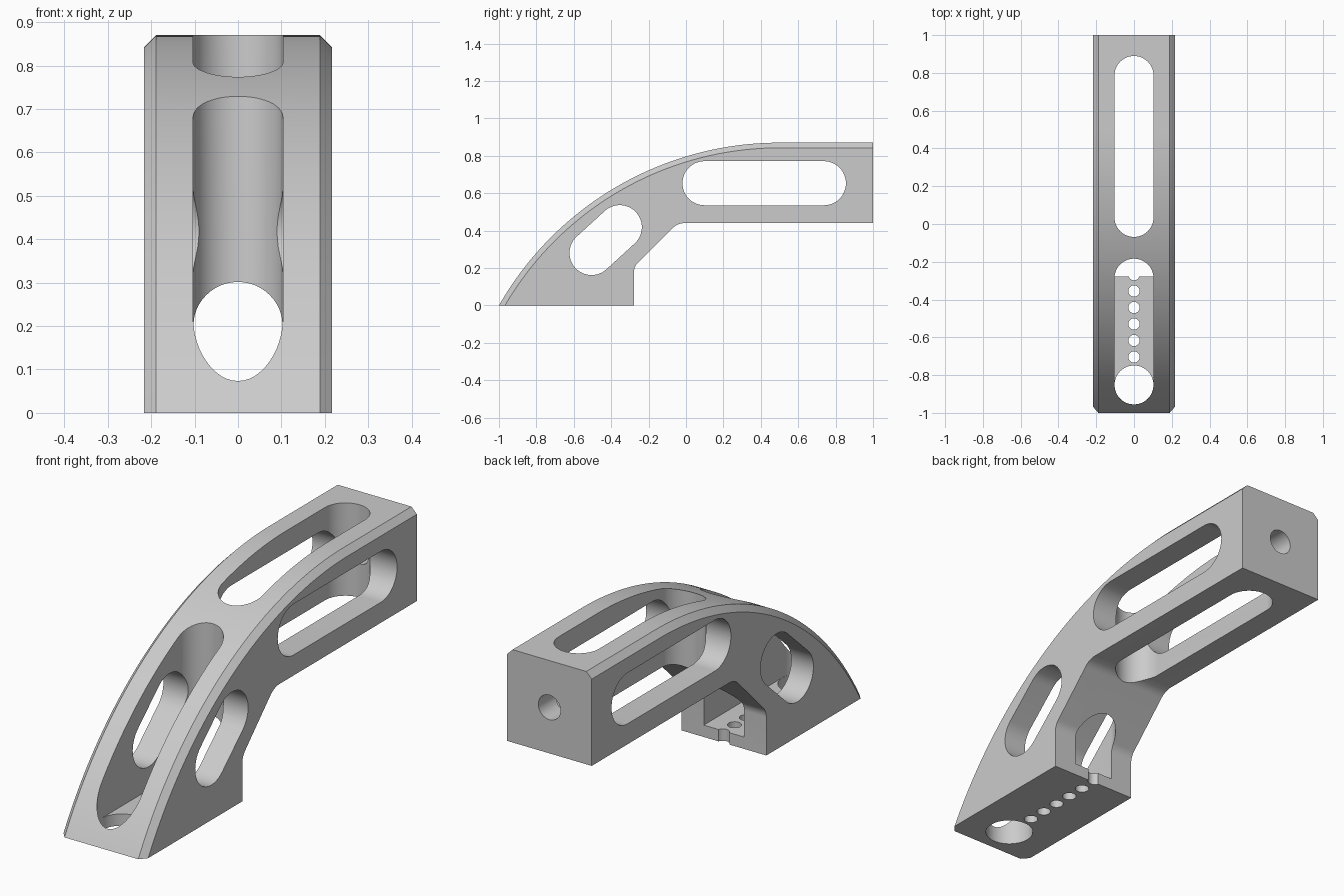
import bpy, bmesh
from math import pi, sin, cos, asin, acos
from mathutils import Vector, Matrix

cube = bpy.data.objects.get("Cube")
if cube:
    bpy.data.objects.remove(cube, do_unlink=True)

grey = bpy.data.materials.new("plain grey")
grey.use_nodes = True
colour = (0.6, 0.6, 0.6, 1)
grey.diffuse_color = colour
grey.node_tree.nodes["Principled BSDF"].inputs["Base Color"].default_value = colour

HALF, CHAMFER = 0.217, 0.028
ARC_Y, ARC_Z, ARC_R = 0.5, -0.858, 1.728
TOP_R, SIDE_R = 0.1035, 0.118


def loft(name, layers):
    """Solid through matching closed loops of points."""
    bm = bmesh.new()
    rings = [[bm.verts.new(p) for p in layer] for layer in layers]
    n = len(rings[0])
    for a, b in zip(rings, rings[1:]):
        for i in range(n):
            j = (i + 1) % n
            bm.faces.new((a[i], a[j], b[j], b[i]))
    bm.faces.new(rings[0][::-1])
    bm.faces.new(rings[-1])
    bmesh.ops.recalc_face_normals(bm, faces=bm.faces)
    mesh = bpy.data.meshes.new(name)
    bm.to_mesh(mesh)
    bm.free()
    obj = bpy.data.objects.new(name, mesh)
    bpy.context.collection.objects.link(obj)
    mesh.materials.append(grey)
    return obj


def fillet(corner, before, after, size, steps=8):
    """Rounded corner between two straight edges."""
    c = Vector(corner)
    a = c + (Vector(before) - c).normalized() * size
    b = c + (Vector(after) - c).normalized() * size
    ts = [i / steps for i in range(steps + 1)]
    return [a * (1 - t) ** 2 + c * 2 * t * (1 - t) + b * t * t for t in ts]


def side_profile(inset):
    """Arched outline in (y, z), with the curved top lowered by inset."""
    r = ARC_R - inset
    start = pi - asin(-ARC_Z / r)
    steps = 64
    pts = []
    for i in range(steps + 1):
        a = start + (pi / 2 - start) * i / steps
        pts.append((ARC_Y + r * cos(a), ARC_Z + r * sin(a)))
    pts.append((1, ARC_Z + r))
    end, knee, heel, foot = (1, 0.44), (-0.045, 0.44), (-0.278, 0.207), (-0.278, 0)
    pts.append(end)
    pts += fillet(knee, end, heel, 0.04)
    pts += fillet(heel, knee, foot, 0.03)
    pts.append(foot)
    return pts


def stadium(a, b, r, steps=24):
    """Outline of a slot with round ends centred on a and b."""
    a, b = Vector(a), Vector(b)
    d = (b - a).normalized() * r
    pts = []
    for centre, sign in ((b, 1), (a, -1)):
        for i in range(steps + 1):
            t = -pi / 2 + pi * i / steps
            pts.append(centre + sign * Vector((d.x * cos(t) - d.y * sin(t),
                                               d.x * sin(t) + d.y * cos(t))))
    return pts


def circle(y, r, steps=48):
    return [(r * cos(2 * pi * i / steps), y + r * sin(2 * pi * i / steps))
            for i in range(steps)]


def vertical(name, outline, low, high):
    return loft(name, [[(p[0], p[1], z) for p in outline] for z in (low, high)])


def sideways(name, outline):
    return loft(name, [[(x, p[0], p[1]) for p in outline] for x in (-0.4, 0.4)])


# Arched body with bevelled top edges
body = loft("arched_arm", [
    [(x, y, z) for y, z in side_profile(inset)]
    for x, inset in ((-HALF, CHAMFER), (CHAMFER - HALF, 0),
                     (HALF - CHAMFER, 0), (HALF, CHAMFER))])

# Slots through the sides and the top
cutters = [
    sideways("rear_side_slot", stadium((0.099, 0.653), (0.737, 0.653), SIDE_R)),
    sideways("front_side_slot", stadium((-0.505, 0.28), (-0.354, 0.418), SIDE_R)),
    vertical("rear_top_slot", stadium((0, 0.035), (0, 0.786), TOP_R), 0.3, 1.2),
    vertical("front_top_slot", stadium((0, -0.852), (0, -0.287), TOP_R), 0.055, 1.2),
    vertical("large_floor_hole", circle(-0.852, 0.103), -0.1, 0.1),
]

# Row of small holes in the floor, the last one open at the back
for i in range(6):
    cutters.append(vertical("small_floor_hole", circle(-0.704 + 0.0872 * i, 0.03, 24),
                            -0.1, 0.1))

# Bolt hole in the back end
ring = circle(0, 0.057, 32)
cutters.append(loft("bolt_hole", [[(x, y, z + 0.653) for x, z in ring]
                                  for y in (0.8, 1.1)]))

for cutter in cutters:
    cutter.hide_render = True
    cutter.hide_viewport = True
    mod = body.modifiers.new(cutter.name, 'BOOLEAN')
    mod.operation = 'DIFFERENCE'
    mod.solver = 'EXACT'
    mod.object = cutter

# Apply the cuts and remove the helpers
bpy.context.view_layer.update()
graph = bpy.context.evaluated_depsgraph_get()
cut_mesh = bpy.data.meshes.new_from_object(body.evaluated_get(graph))
body.modifiers.clear()
body.data = cut_mesh
for cutter in cutters:
    bpy.data.objects.remove(cutter, do_unlink=True)

bpy.ops.object.select_all(action='DESELECT')
body.select_set(True)
bpy.context.view_layer.objects.active = body
bpy.ops.object.shade_smooth_by_angle(angle=pi / 6)
